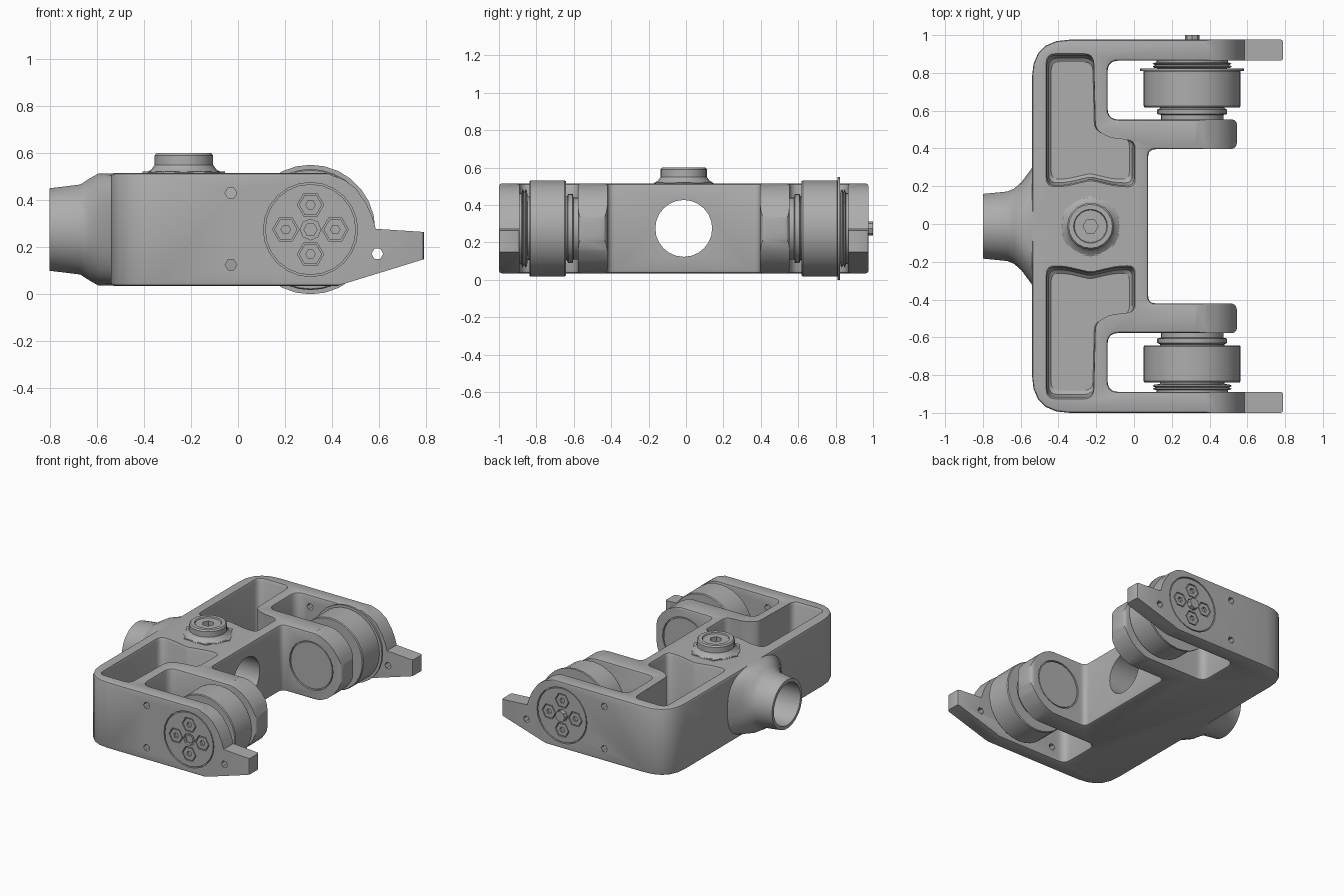
import bpy, bmesh, math
from mathutils import Vector

if "Cube" in bpy.data.objects:
    bpy.data.objects.remove(bpy.data.objects["Cube"])

CX, CZ = 0.308, 0.275          # roller axle position
grey = bpy.data.materials.new("grey_metal")
grey.diffuse_color = (0.42, 0.42, 0.42, 1)
grey.use_nodes = True
grey.node_tree.nodes["Principled BSDF"].inputs["Base Color"].default_value = grey.diffuse_color


def finish(name, bm):
    bmesh.ops.recalc_face_normals(bm, faces=bm.faces)
    me = bpy.data.meshes.new(name)
    bm.to_mesh(me)
    bm.free()
    me.materials.append(grey)
    ob = bpy.data.objects.new(name, me)
    bpy.context.collection.objects.link(ob)
    return ob


def loft(name, rings):
    """Skin a list of rings; single-point rings become poles."""
    bm = bmesh.new()
    vs = [[bm.verts.new(p) for p in r] for r in rings]
    n = max(len(r) for r in vs)
    for a, b in zip(vs, vs[1:]):
        for i in range(n):
            j = (i + 1) % n
            q = [a[i % len(a)], a[j % len(a)], b[j % len(b)], b[i % len(b)]]
            q = list(dict.fromkeys(q))
            if len(q) > 2:
                bm.faces.new(q)
    for r in (vs[0], vs[-1]):
        if len(r) > 2:
            bm.faces.new(r)
    return finish(name, bm)


def lathe(name, prof, axis, c, seg=24, s=1, rot=0.0):
    """Revolve (radius, height) points round an axis; s flips the height."""
    def put(r, h, t):
        u, v = r * math.cos(t), r * math.sin(t)
        return {'x': (s * h, c[0] + u, c[1] + v),
                'y': (c[0] + u, s * h, c[1] + v),
                'z': (c[0] + u, c[1] + v, s * h)}[axis]
    return loft(name, [[put(r, h, rot + 2 * math.pi * i / seg)
                        for i in range(seg if r > 0 else 1)] for r, h in prof])


def rod(name, r, lo, hi, axis, c, seg=24, s=1):
    return lathe(name, [(0, lo), (r, lo), (r, hi), (0, hi)], axis, c, seg, s)


def prism(name, pts, axis, lo, hi):
    f = (lambda a, b, h: (a, b, h)) if axis == 'z' else (lambda a, b, h: (a, h, b))
    return loft(name, [[f(p[0], p[1], h) for p in pts] for h in (lo, hi)])


def fillet(pts, n=5):
    """Round the corners of (x, y, distance) points."""
    out = []
    for i, (x, y, d) in enumerate(pts):
        p = Vector((x, y))
        if d == 0:
            out.append(p)
            continue
        a = p + (Vector(pts[i - 1][:2]) - p).normalized() * d
        b = p + (Vector(pts[(i + 1) % len(pts)][:2]) - p).normalized() * d
        for k in range(n + 1):
            t = k / n
            out.append(a * (1 - t) ** 2 + p * 2 * t * (1 - t) + b * t * t)
    return out


def apply(ob, mod):
    bpy.context.view_layer.objects.active = ob
    bpy.ops.object.modifier_apply(modifier=mod.name)


def bevel(ob, width, seg=2):
    m = ob.modifiers.new("bevel", 'BEVEL')
    m.width, m.segments, m.limit_method = width, seg, 'ANGLE'
    m.angle_limit = math.radians(40)
    apply(ob, m)


def boolean(ob, tool, op='DIFFERENCE'):
    m = ob.modifiers.new("bool", 'BOOLEAN')
    m.object, m.operation, m.solver = tool, op, 'EXACT'
    apply(ob, m)
    bpy.data.objects.remove(tool)


def arc(r, a0, a1, n=12):
    return [(CX + r * math.cos(math.radians(a0 + (a1 - a0) * i / n)),
             CZ + r * math.sin(math.radians(a0 + (a1 - a0) * i / n))) for i in range(n + 1)]


# Frame: plan outline with two pairs of arms
half = [(0.075, 0.408, 0.04), (0.545, 0.408, 0.04), (0.545, 0.565, 0.03),
        (-0.14, 0.565, 0.06), (-0.14, 0.877, 0.06), (0.79, 0.877, 0),
        (0.79, 0.988, 0), (-0.54, 0.988, 0.2)]
plan = half + [(x, -y, d) for x, y, d in reversed(half)]
frame = prism("frame", fillet(plan), 'z', 0.035, 0.515)
bevel(frame, 0.014)

# Flared neck at the back, round to squarish
rings = []
for x, ry, rz, p in [(-0.8, .172, .176, 1), (-0.67, .185, .192, 1), (-0.635, .2, .215, .95),
                     (-0.595, .235, .238, .8), (-0.54, .31, .238, .7), (-0.48, .34, .238, .7)]:
    ring = []
    for i in range(32):
        t = 2 * math.pi * (i + 0.5) / 32
        c, s = math.cos(t), math.sin(t)
        ring.append((x, ry * math.copysign(abs(c) ** p, c), CZ + rz * math.copysign(abs(s) ** p, s)))
    rings.append(ring)
boolean(frame, loft("neck", rings), 'UNION')
boolean(frame, rod("bore", 0.152, -1, 0.3, 'x', (0, CZ)))

# Side profiles of the arm ends
inner_end = arc(0.2405, -86, 86)
outer_end = [(0.42, 0.03), (0.42, 0.035), (0.80, 0.152), (0.80, 0.264), (0.585, 0.278),
             (0.57, 0.33), (0.545, 0.385), (0.50, 0.45), (0.45, 0.487), (0.37, 0.516)]


def end_cutter(pts, lo, hi):
    return prism("cutter", [(pts[0][0], -0.2)] + pts + [(pts[-1][0], 0.7), (0.95, 0.7), (0.95, -0.2)],
                 'y', lo, hi)


pocket = [(-0.46, 0.905, 0.05), (-0.46, 0.215, 0.05), (-0.36, 0.22, 0.03), (-0.23, 0.25, 0.02),
          (-0.1, 0.22, 0.03), (0.0, 0.215, 0.04), (0.0, 0.455, 0.04), (-0.13, 0.47, 0.03),
          (-0.205, 0.51, 0.04), (-0.215, 0.905, 0.05)]

for s in (1, -1):
    boolean(frame, end_cutter(inner_end, *sorted((s * 0.3, s * 0.7))))
    boolean(frame, end_cutter(outer_end, *sorted((s * 0.75, s * 1.1))))
    # Open pocket with a lip and a rounded floor
    core = fillet([(x, s * y, d) for x, y, d in pocket], 4)
    mid = Vector((-0.25, s * 0.54))
    levels = [(0.1, 0.9), (0.115, 0.96), (0.15, 0.985), (0.498, 1.0), (0.518, 1.03), (0.6, 1.03)]
    boolean(frame, loft("cutter", [[(*(mid + (p - mid) * k), z) for p in core] for z, k in levels]))
    # Seats for the end caps and small screw holes
    boolean(frame, rod("cutter", 0.2, 0.965, 1.1, 'y', (CX, CZ), 24, s))
    boolean(frame, rod("cutter", 0.174, 0.3, 0.425, 'y', (CX, CZ), 24, s))
    for hx, hz in [(-0.03, 0.43), (-0.03, 0.125), (0.592, 0.172)]:
        boolean(frame, rod("cutter", 0.025, 0.8, 1.1, 'y', (hx, hz), 6, s))

# Roller units
for s, side in ((1, "left"), (-1, "right")):
    c = (CX, CZ)
    lathe(side + "_axle", [(0, .411), (.166, .411), (.166, .59), (.185, .594), (.185, .618), (.17, .625),
                           (.17, .835), (.2, .838), (.21, .846), (.195, .853), (.21, .861),
                           (.19, .868), (.19, .9), (0, .9)], 'y', c, 28, s)
    lathe(side + "_roller", [(0, .63), (.252, .63), (.257, .637), (.257, .82), (.252, .826), (0, .826)],
          'y', c, 32, s)
    cap = rod(side + "_end_cap", 0.193, 0.93, 0.986, 'y', c, 24, s)
    for k in range(4):
        t = k * math.pi / 2
        sc = (CX + 0.105 * math.cos(t), CZ + 0.105 * math.sin(t))
        boolean(cap, rod("cutter", 0.056, 0.968, 1.1, 'y', sc, 6, s))
        lathe(f"{side}_cap_screw_{k + 1}", [(0, .968), (.02, .968), (.02, .985), (.049, .985),
                                            (.049, .955), (0, .955)], 'y', sc, 6, s)
    boolean(cap, rod("cutter", 0.044, 0.968, 1.1, 'y', c, 8, s))

# Thin flange on one roller, grease pin on that end, plain plug on the other
rod("left_flange", 0.275, 0.822, 0.836, 'y', (CX, CZ), 28)
rod("grease_pin", 0.038, 0.95, 1.012, 'y', (CX, CZ), 8)
rod("centre_plug", 0.03, 0.95, 0.982, 'y', (CX, CZ), 6, -1)

# Filler boss on top with a hex socket
BC = (-0.23, 0.0)
rod("boss_base", 0.175, 0.48, 0.521, 'z', BC, 6)
boss = lathe("top_boss", [(0, .46), (.16, .46), (.16, .517), (.138, .53), (.124, .55), (.124, .59),
                          (.116, .6), (.09, .6), (.086, .592), (0, .592)], 'z', BC, 20)
boolean(boss, rod("cutter", 0.04, 0.55, 0.7, 'z', BC, 6))

# Smooth shading with sharp edges, and final centring
bpy.ops.object.select_all(action='DESELECT')
for ob in bpy.context.scene.objects:
    ob.location.y = -0.012
    ob.select_set(True)
bpy.context.view_layer.objects.active = frame
bpy.ops.object.shade_smooth_by_angle(angle=math.radians(30))
